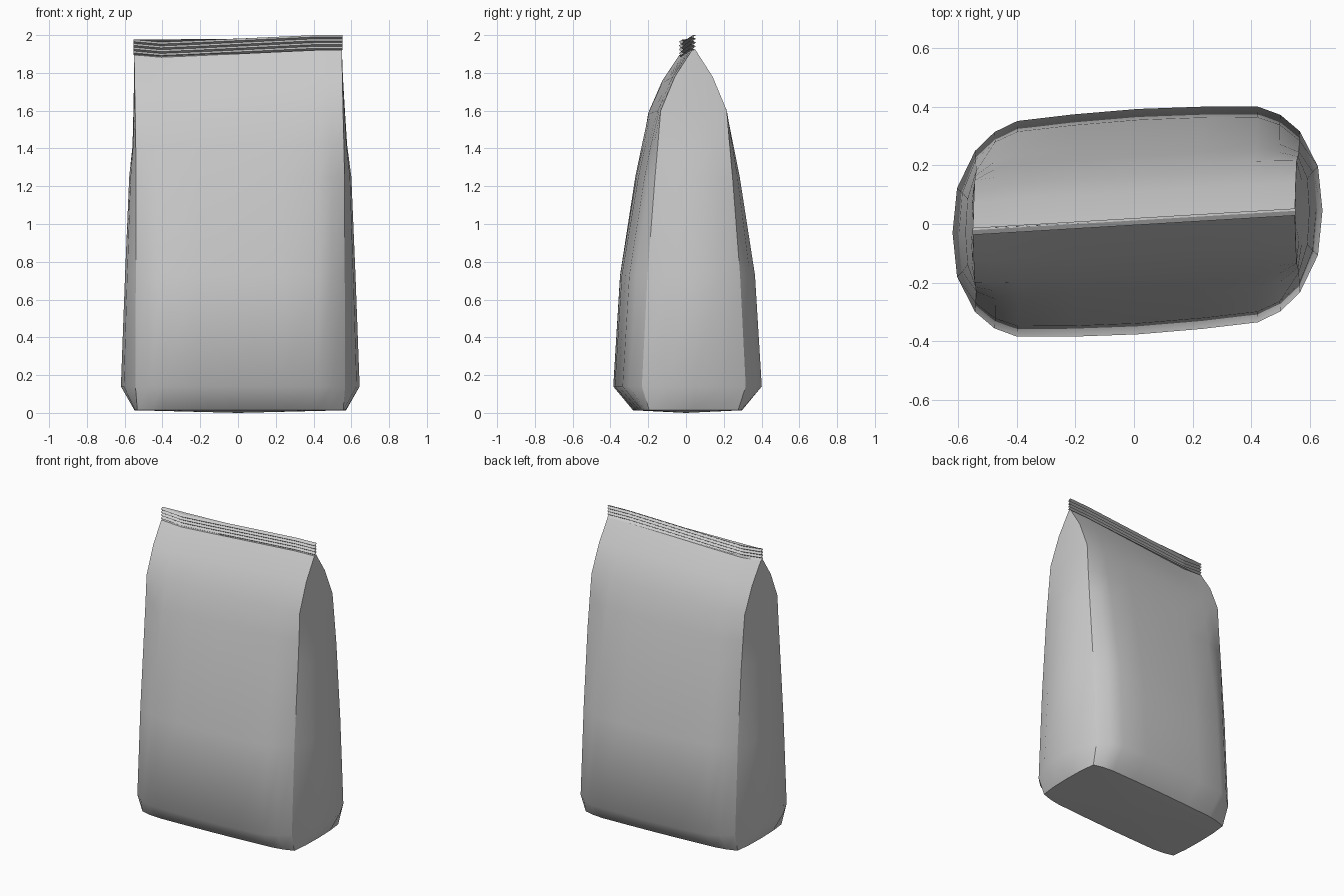
import bpy, bmesh

if "Cube" in bpy.data.objects:
    bpy.data.objects.remove(bpy.data.objects["Cube"], do_unlink=True)

paper = bpy.data.materials.new("grey_paper")
paper.use_nodes = True
grey = (0.6, 0.6, 0.6, 1)
paper.diffuse_color = grey
paper.node_tree.nodes["Principled BSDF"].inputs["Base Color"].default_value = grey


def top_dip(x):
    """Sag of the top edge, highest on the left end."""
    if x > 0.4:
        return 0
    return -0.038 * (0.4 - x) / 0.8 if x > -0.4 else -0.038 + 0.09 * (-0.4 - x)


def place(x, y, z):
    """Slight skew of the panels, and tilt near the top."""
    tilt = min(1, max(0, (z - 1.3) / 0.6))
    return (x + 0.012 * (1 - tilt), y + 0.06 * x + 0.008, z + tilt * top_dip(x))


# Plan rule: position along a panel and share of its bulge
PANEL = [(-1, 0), (-0.88, 0.55), (-0.74, 0.85), (-0.4, 0.95), (0, 1),
         (0.4, 0.95), (0.74, 0.85), (0.88, 0.55)]
GUSSET = [(-1, 0), (-0.55, 0.8), (0, 1), (0.55, 0.8)]


def ring(z, hx, hd, bulge, side):
    front = [(hx * t, -hd - (bulge - hd) * b) for t, b in PANEL]
    flank = [(hx + (side - hx) * b, hd * t) for t, b in GUSSET]
    half = front + flank
    return [place(x, y, z) for x, y in half + [(-x, -y) for x, y in half]]


def loft(name, rings, seams=(), flat=False, base=False):
    bm = bmesh.new()
    rows = [[bm.verts.new(p) for p in r] for r in rings]
    n = len(rows[0])
    for low, high in zip(rows, rows[1:]):
        for i in range(n):
            j = (i + 1) % n
            f = bm.faces.new((low[i], low[j], high[j], high[i]))
            f.smooth = not flat
        for i in seams:
            bm.edges.get((low[i], high[i])).smooth = False
    if base:
        centre = bm.verts.new((0, 0, 0))
        for i in range(n):
            j = (i + 1) % n
            bm.faces.new((rows[0][j], rows[0][i], centre)).smooth = True
            bm.edges.get((rows[0][i], rows[0][j])).smooth = False
    else:
        bm.faces.new(rows[0][::-1])
    bm.faces.new(rows[-1])
    mesh = bpy.data.meshes.new(name)
    bm.to_mesh(mesh)
    bm.free()
    mesh.materials.append(paper)
    obj = bpy.data.objects.new(name, mesh)
    bpy.context.collection.objects.link(obj)
    return obj


# Gusseted bag: height, half width, seam depth, panel bulge, side bulge
levels = [(0.014, 0.545, 0.235, 0.27, 0.56),
          (0.14, 0.555, 0.275, 0.385, 0.632),
          (0.73, 0.553, 0.245, 0.348, 0.61),
          (1.25, 0.552, 0.205, 0.26, 0.588),
          (1.42, 0.551, 0.19, 0.223, 0.568),
          (1.6, 0.55, 0.175, 0.183, 0.56),
          (1.78, 0.55, 0.1, 0.103, 0.553),
          (1.92, 0.55, 0.01, 0.01, 0.55)]
corner = len(PANEL)
half = corner + len(GUSSET)
loft("bag_body", [ring(*v) for v in levels],
     seams=(0, corner, half, half + corner), base=True)

# Crimped top seal: a thin zigzag strip
steps = 8
crimps = []
for k in range(steps + 1):
    zig = 0.008 * (-1) ** k
    flat_ring = ring(1.92 + 0.08 * k / steps, 0.552, 0.004, 0.004, 0.552)
    crimps.append([(x, y + zig, z) for x, y, z in flat_ring])
loft("top_seal", crimps, flat=True)
